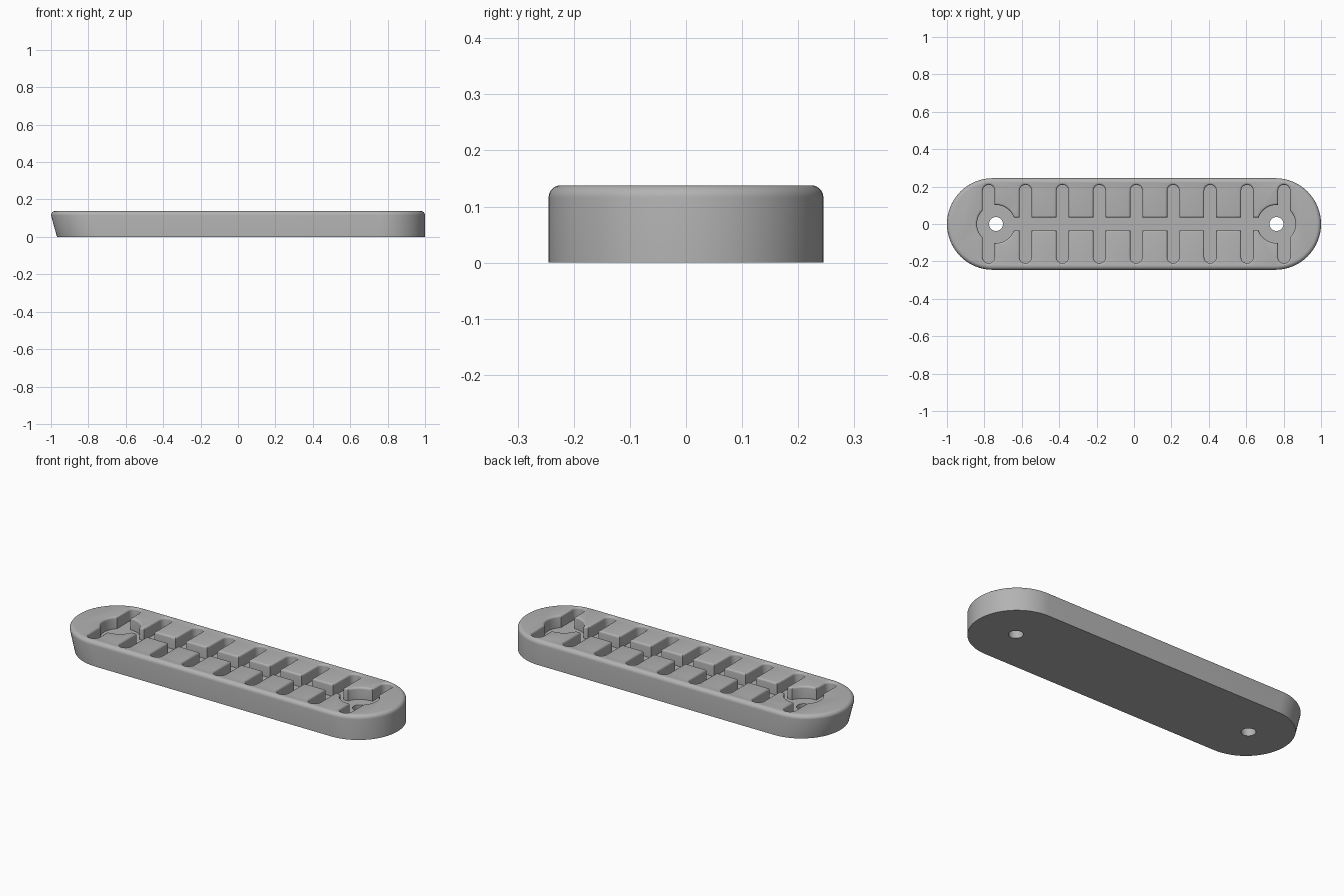
import bpy, bmesh, math

if "Cube" in bpy.data.objects:
    bpy.data.objects.remove(bpy.data.objects["Cube"])

HEIGHT, HALF_W, FILLET, LEAN = 0.138, 0.245, 0.022, 0.032
FLOOR, LIP = 0.07, 0.011

grey = bpy.data.materials.new("plain grey")
grey.diffuse_color = (0.45, 0.45, 0.45, 1)
grey.use_nodes = True
grey.node_tree.nodes["Principled BSDF"].inputs["Base Color"].default_value = grey.diffuse_color


def capsule(c0, c1, r, n):
    """Outline of a rounded bar between two centres (a circle if they match)."""
    a = math.atan2(c1[1] - c0[1], c1[0] - c0[0])
    pts = []
    for c, start in ((c1, a - math.pi / 2), (c0, a + math.pi / 2)):
        count = n if c0 == c1 else n + 1
        for i in range(count):
            t = start + math.pi * i / n
            pts.append((c[0] + r * math.cos(t), c[1] + r * math.sin(t)))
    return pts


def loft(name, rings):
    """Solid from stacked (outline, z) rings."""
    bm = bmesh.new()
    loops = [[bm.verts.new((x, y, z)) for x, y in pts] for pts, z in rings]
    n = len(loops[0])
    for lo, hi in zip(loops, loops[1:]):
        for i in range(n):
            j = (i + 1) % n
            bm.faces.new((lo[i], lo[j], hi[j], hi[i]))
    bm.faces.new(loops[0][::-1])
    bm.faces.new(loops[-1])
    me = bpy.data.meshes.new(name)
    bm.to_mesh(me)
    bm.free()
    ob = bpy.data.objects.new(name, me)
    bpy.context.collection.objects.link(ob)
    me.materials.append(grey)
    return ob


def pocket(c0, c1, r, n):
    """Cutter with a rounded lip where it meets the top face."""
    rings = [(capsule(c0, c1, r, n), FLOOR)]
    for i in range(5):
        t = math.pi / 2 * i / 4
        rings.append((capsule(c0, c1, r + LIP * (1 - math.cos(t)), n),
                      HEIGHT - LIP + LIP * math.sin(t)))
    rings.append((capsule(c0, c1, r + LIP, n), HEIGHT + 0.05))
    return loft("cutter", rings)


# Plate: rounded bar, rounded top rim, left end leaning outward
levels = [(0, 0)]
for i in range(7):
    t = math.pi / 2 * i / 6
    levels.append((FILLET * (1 - math.cos(t)), HEIGHT - FILLET + FILLET * math.sin(t)))
rings = []
for inset, z in levels:
    lean = LEAN * max(0, 1 - z / (HEIGHT - FILLET))
    rings.append((capsule((HALF_W - 1 + lean, 0), (1 - HALF_W, 0), HALF_W - inset, 32), z))
plate = loft("plate", rings)

# Cross slots, centre channel, round recesses and screw holes
cutters = [pocket((-0.777 + 0.1974 * i, -0.178), (-0.777 + 0.1974 * i, 0.178), 0.032, 10)
           for i in range(9)]
cutters.append(pocket((-0.64, 0), (0.66, 0), 0.034, 8))
for x in (-0.738, 0.762):
    cutters.append(pocket((x, 0), (x, 0), 0.102, 24))
    ring = capsule((x, 0), (x, 0), 0.037, 16)
    cutters.append(loft("cutter", [(ring, -0.1), (ring, 0.1)]))

bpy.context.view_layer.objects.active = plate
plate.select_set(True)
for c in cutters:
    mod = plate.modifiers.new("cut", 'BOOLEAN')
    mod.operation, mod.solver, mod.object = 'DIFFERENCE', 'EXACT', c
    bpy.ops.object.modifier_apply(modifier=mod.name)
    bpy.data.objects.remove(c)

bpy.ops.object.shade_smooth_by_angle(angle=math.radians(35))
